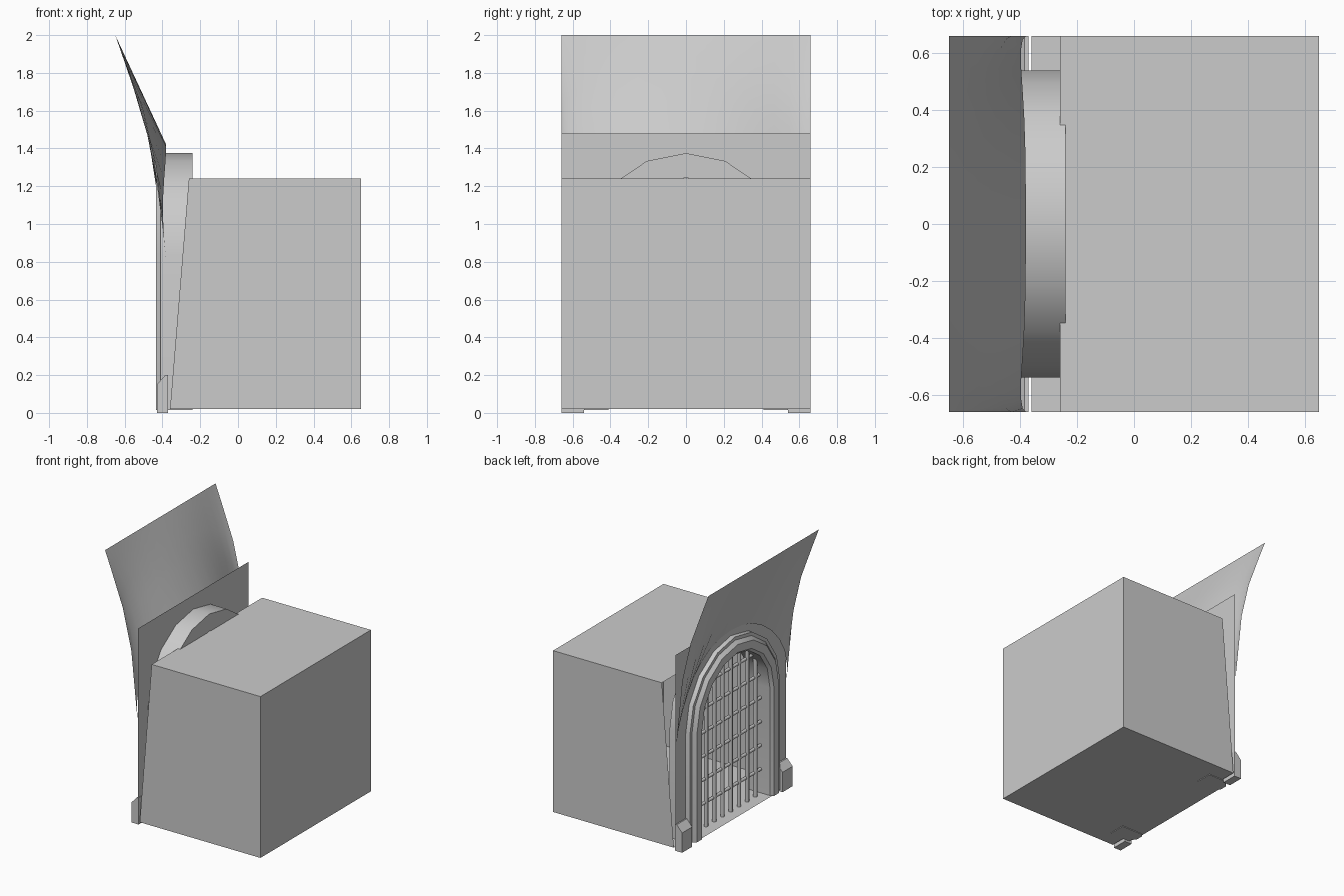
import bpy, bmesh, math

if "Cube" in bpy.data.objects:
    bpy.data.objects.remove(bpy.data.objects["Cube"])

W = 0.66          # half width of the gate
SPRING = 0.835    # height where the arch starts to curve
FLOOR = 0.02


def make(name, verts, faces, smooth=None):
    me = bpy.data.meshes.new(name)
    me.from_pydata(verts, [], faces)
    bm = bmesh.new()
    bm.from_mesh(me)
    bmesh.ops.remove_doubles(bm, verts=bm.verts, dist=1e-5)
    bmesh.ops.recalc_face_normals(bm, faces=bm.faces)
    bm.to_mesh(me)
    bm.free()
    ob = bpy.data.objects.new(name, me)
    bpy.context.collection.objects.link(ob)
    if smooth:
        bpy.ops.object.select_all(action='DESELECT')
        ob.select_set(True)
        bpy.context.view_layer.objects.active = ob
        bpy.ops.object.shade_smooth_by_angle(angle=math.radians(smooth))
    return ob


def grid(name, rows, smooth=None, caps=False, closed=False):
    """Skin a list of equally long point rows."""
    n = len(rows[0])
    verts = [p for r in rows for p in r]
    faces = []
    for i in range(len(rows) - 1):
        for j in range(n if closed else n - 1):
            k = (j + 1) % n
            faces.append((i * n + j, i * n + k, (i + 1) * n + k, (i + 1) * n + j))
    if caps:
        faces += [tuple(range(n)), tuple(range(len(verts) - n, len(verts)))]
    return make(name, verts, faces, smooth)


def arch(r, base):
    """Round arch outline (y, z) with straight legs."""
    pts = [(r * math.cos(math.pi * i / 8), SPRING + r * math.sin(math.pi * i / 8)) for i in range(9)]
    return [(r, base)] + pts + [(-r, base)]


def prism(name, profile, y0, y1):
    """Extrude an (x, z) profile along y."""
    return grid(name, [[(x, y, z) for x, z in profile] for y in (y0, y1)], caps=True, closed=True)


# room behind the gate, open at its slanted front
prof = [(-0.36, FLOOR), (0.65, FLOOR), (0.65, 1.24), (-0.26, 1.24)]
v = [(x, y, z) for y in (-W, W) for x, z in prof]
make("room", v, [(0, 1, 2, 3), (4, 5, 6, 7), (0, 1, 5, 4), (1, 2, 6, 5), (2, 3, 7, 6)])

# threshold in the gateway
make("threshold", [(-0.43, -0.42, FLOOR), (-0.34, -0.42, FLOOR), (-0.34, 0.42, FLOOR), (-0.43, 0.42, FLOOR)],
     [(0, 1, 2, 3)])

# front wall with an arched hole
rim = arch(0.535, FLOOR)[1:-1]
px = -0.375
grid("front_wall", [[(px, y, z), (px, y, 1.48)] for y, z in rim])
for s in (1, -1):
    make("front_wall_side", [(px, s * 0.535, FLOOR), (px, s * W, FLOOR), (px, s * W, 1.48),
                             (px, s * 0.535, 1.48), (px, s * 0.535, SPRING)], [(0, 1, 2, 3, 4)])

# stone arch with chamfered moulding: (radius, x)
section = [(0.41, -0.24), (0.41, -0.415), (0.43, -0.435), (0.49, -0.435),
           (0.515, -0.41), (0.54, -0.41), (0.54, -0.24)]
outlines = [(arch(r, 0.015), x) for r, x in section]
rows = [[(x, o[i][0], o[i][1]) for o, x in outlines] for i in range(11)]
grid("stone_arch", rows, smooth=30, caps=True, closed=True)

# foot blocks with sloped tops
for s in (1, -1):
    prism("foot_block", [(-0.37, 0), (-0.43, 0), (-0.43, 0.15), (-0.385, 0.2), (-0.37, 0.2)],
          s * 0.54, s * W)

# flared canopy rising from the arch
edge = [(0.8, -0.38), (1.3, -0.43), (1.6, -0.5), (1.87, -0.6), (2.0, -0.65)]


def edge_x(z):
    for (z0, x0), (z1, x1) in zip(edge, edge[1:]):
        if z <= z1 + 1e-6:
            return x0 + (x1 - x0) * (z - z0) / (z1 - z0)
    return -0.65


rows = []
for i in range(17):
    a = math.pi * i / 16
    y, zb = W * math.cos(a), 0.8 + 0.62 * math.sin(a)
    w = abs(math.cos(a)) ** 4
    row = []
    for t in (0, 0.42, 0.67, 0.89, 1):
        z = zb + (2 - zb) * t
        straight = -0.38 - 0.27 * t
        row.append((w * edge_x(z) + (1 - w) * straight, y, z))
    rows.append(row)
grid("canopy", rows, smooth=35)


# portcullis bars
def bar(name, p, q, r=0.015):
    axis = 2 if p[1] == q[1] else 1
    rows = []
    for c in (p, q):
        ring = []
        for i in range(8):
            u, w = r * math.cos(math.pi * i / 4), r * math.sin(math.pi * i / 4)
            ring.append((c[0] + u, c[1] + (w if axis == 2 else 0), c[2] + (w if axis == 1 else 0)))
        rows.append(ring)
    grid(name, rows, smooth=50, caps=True, closed=True)


for i in range(8):
    y = -0.343 + 0.098 * i
    bar("upright_bar", (-0.34, y, FLOOR), (-0.34, y, SPRING + math.sqrt(0.415 ** 2 - y * y)))
for i in range(6):
    z = 0.2 + 0.18 * i
    h = 0.415 if z < SPRING else math.sqrt(0.415 ** 2 - (z - SPRING) ** 2)
    bar("cross_bar", (-0.335, -h, z), (-0.335, h, z), 0.012)
